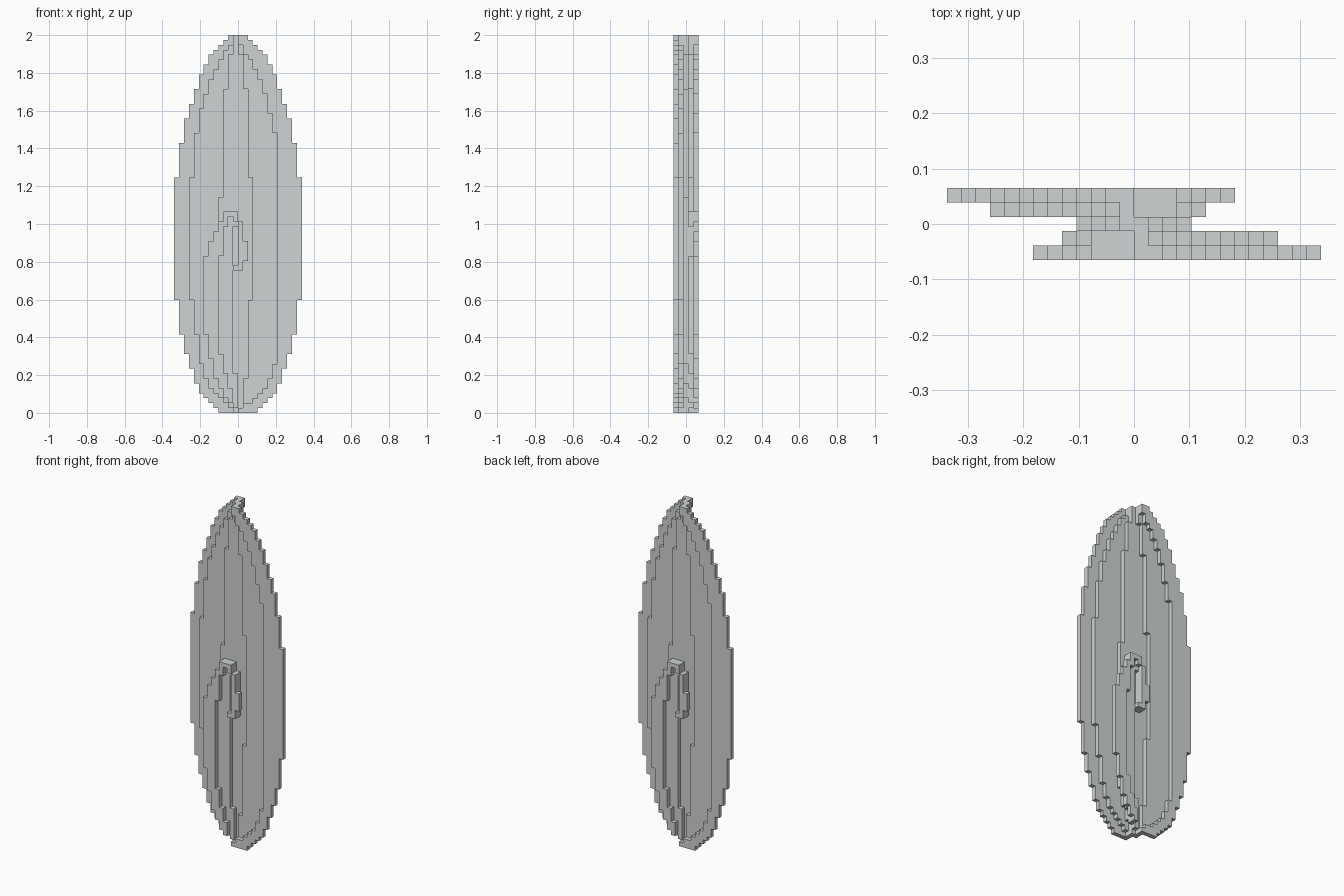
import bpy
import bmesh
from mathutils import Vector

if "Cube" in bpy.data.objects:
    bpy.data.objects.remove(bpy.data.objects["Cube"], do_unlink=True)

ROWS = 77
UNIT = 2 / ROWS

grey = bpy.data.materials.new("light_grey")
grey.use_nodes = True
COLOUR = (0.63, 0.655, 0.655, 1)
grey.diffuse_color = COLOUR
grey.node_tree.nodes["Principled BSDF"].inputs["Base Color"].default_value = COLOUR

# Stepped curves: entry n is the range of rows in which the curve is at least n wide
OUTER_RIM = [(0, 77), (0, 77), (0, 76), (0, 75), (1, 74), (2, 73), (3, 71),
             (4, 69), (6, 66), (9, 63), (12, 60), (16, 55), (23, 48)]
RIM_STEP = [(1, 75), (2, 73), (2, 72), (3, 70), (4, 68), (5, 65), (7, 61), (10, 57)]
MIDDLE_RIM = [(0, 77), (1, 75), (2, 74), (3, 72), (4, 70), (5, 68), (7, 65),
              (10, 62), (16, 57), (23, 48)]
MIDDLE_STEP = [(1, 73), (7, 66), (23, 48)]
CORE = [(0, 77), (3, 73), (6, 66), (10, 44)]
HOOK_RIM = [(1, 41), (2, 41), (3, 41), (5, 39), (7, 37), (11, 35), (16, 32)]
HOOK_STEP = [(1, 40), (5, 40), (8, 38), (12, 32)]


def width(curve, row):
    return sum(low <= row < high for low, high in curve)


def fill(cells, layer, row, start, stop):
    cells.update((x, layer, row) for x in range(start, stop))


def build(name, cells):
    """Skin a set of cubes with outward faces and merge the flat ones."""
    bm = bmesh.new()
    corners = {}

    def vertex(p):
        key = tuple(round(c * 2) for c in p)
        if key not in corners:
            corners[key] = bm.verts.new(p * UNIT)
        return corners[key]

    for cell in cells:
        centre = Vector(cell) + Vector((0.5, 0, 0.5))
        for axis in range(3):
            for sign in (-1, 1):
                near = list(cell)
                near[axis] += sign
                if tuple(near) in cells:
                    continue
                n, u = Vector(), Vector()
                n[axis] = sign / 2
                u[(axis + 1) % 3] = 0.5
                v = n.cross(u) * 2
                bm.faces.new([vertex(centre + n + a * u + b * v)
                              for a, b in ((-1, -1), (1, -1), (1, 1), (-1, 1))])
    bmesh.ops.dissolve_limit(bm, angle_limit=0.01, verts=bm.verts[:], edges=bm.edges[:])
    mesh = bpy.data.meshes.new(name)
    bm.to_mesh(mesh)
    bm.free()
    mesh.materials.append(grey)
    obj = bpy.data.objects.new(name, mesh)
    bpy.context.collection.objects.link(obj)


def turned(cells):
    return {(-1 - x, -y, z) for x, y, z in cells}


core, wing, hook = set(), set(), set()
for row in range(ROWS):
    # Central sheet
    c = width(CORE, row)
    fill(core, 0, row, -c, c)
    # Tilted half of the disc, stepping forward
    fill(wing, -2, row, width(RIM_STEP, row), width(OUTER_RIM, row))
    fill(wing, -1, row, width(MIDDLE_STEP, row), width(MIDDLE_RIM, row))
    # Curved blade crossing the disc
    rim, step = width(HOOK_RIM, row), width(HOOK_STEP, row)
    if rim:
        fill(hook, -2, row, -rim, -step)
        fill(hook, -1, row, -min(rim, step + 1), 0 if row < 8 or row > 37 else -1)

# Curled tip of the blade: its crest, stem and foot, then the thin outer lip
for layer in (-2, -1):
    fill(hook, layer, 40, -3, 0)
    for row in range(29, 39):
        fill(hook, layer, row, 0, 1)
    for row in (29, 39):
        fill(hook, layer, row, -1, 0)
for row in range(31, 35):
    fill(hook, -2, row, 1, 2)

build("core_sheet", core)
build("front_wing", wing)
build("back_wing", turned(wing))
build("front_blade", hook - wing)
build("back_blade", turned(hook - wing))
